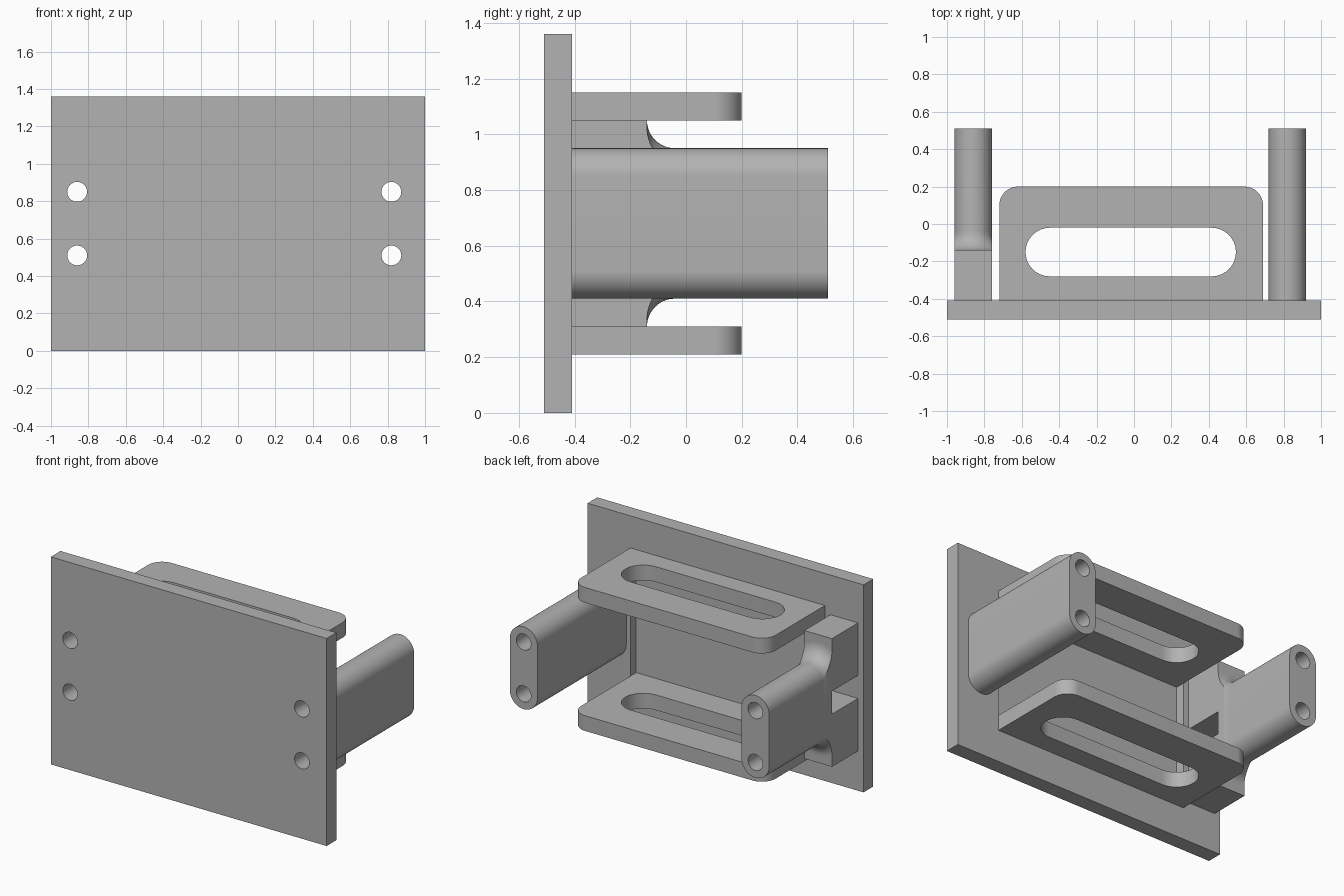
import bpy, bmesh
from math import sin, cos, asin, pi, sqrt, radians

cube = bpy.data.objects.get("Cube")
if cube:
    bpy.data.objects.remove(cube)

grey = bpy.data.materials.new("plain grey")
grey.use_nodes = True
grey.diffuse_color = (0.45, 0.45, 0.45, 1)
grey.node_tree.nodes["Principled BSDF"].inputs["Base Color"].default_value = (0.45, 0.45, 0.45, 1)


def loft(name, sections):
    """Skin a list of matching closed rings and cap both ends."""
    bm = bmesh.new()
    rings = [[bm.verts.new(p) for p in s] for s in sections]
    n = len(rings[0])
    for a, b in zip(rings, rings[1:]):
        for i in range(n):
            j = (i + 1) % n
            bm.faces.new((a[i], a[j], b[j], b[i]))
    bm.faces.new(rings[0])
    bm.faces.new(rings[-1])
    bmesh.ops.recalc_face_normals(bm, faces=bm.faces)
    mesh = bpy.data.meshes.new(name)
    bm.to_mesh(mesh)
    bm.free()
    mesh.materials.append(grey)
    obj = bpy.data.objects.new(name, mesh)
    bpy.context.collection.objects.link(obj)
    return obj


def box(name, x0, x1, y0, y1, z0, z1):
    ring = [(x0, y0), (x1, y0), (x1, y1), (x0, y1)]
    return loft(name, [[(x, y, z) for x, y in ring] for z in (z0, z1)])


def arc(cx, cy, r, start, end, steps=16):
    return [(cx + r * cos(start + (end - start) * i / steps),
             cy + r * sin(start + (end - start) * i / steps)) for i in range(steps + 1)]


def combine(obj, other, operation):
    """Apply a boolean and discard the tool object."""
    mod = obj.modifiers.new(operation, "BOOLEAN")
    mod.operation, mod.solver, mod.object = operation, "EXACT", other
    bpy.context.view_layer.objects.active = obj
    bpy.ops.object.modifier_apply(modifier=mod.name)
    bpy.data.objects.remove(other)


LOW, HIGH, HALF = 0.51, 0.85, 0.1      # bolt heights and post half width
BACK = -0.41                          # rear surface of the plate


def post_section(x, y, r):
    """Rounded slot outline of radius r, clipped to the post width."""
    a = asin(min(1, HALF / r))
    top = arc(x, HIGH, r, pi / 2 - a, pi / 2 + a, 24)
    bottom = arc(x, LOW, r, 3 * pi / 2 - a, 3 * pi / 2 + a, 24)
    return [(px, y, pz) for px, pz in top + bottom]


def drill(obj, x):
    for z in (LOW, HIGH):
        ring = arc(x, z, 0.053, 0, 2 * pi, 32)[:-1]
        combine(obj, loft("drill", [[(px, y, pz) for px, pz in ring] for y in (-0.7, 0.7)]),
                "DIFFERENCE")


# Mounting plate with a shallow pocket between the shelves
plate = box("plate", -1, 1, -0.51, BACK, 0, 1.36)
combine(plate, box("pocket", -0.72, 0.69, -0.47, -0.3, 0.31, 1.05), "DIFFERENCE")
for x in (-0.86, 0.82):
    drill(plate, x)

# Two slotted shelves with rounded rear corners
parts = [plate]
for name, z in (("lower_shelf", 0.21), ("upper_shelf", 1.05)):
    outline = ([(-0.72, BACK), (0.69, BACK)] + arc(0.59, 0.1, 0.1, 0, pi / 2)
               + arc(-0.62, 0.1, 0.1, pi / 2, pi))
    slot = arc(0.415, -0.15, 0.13, -pi / 2, pi / 2) + arc(-0.45, -0.15, 0.13, pi / 2, 3 * pi / 2)
    shelf = loft(name, [[(x, y, h) for x, y in outline] for h in (z, z + 0.1)])
    combine(shelf, loft("slot", [[(x, y, h) for x, y in slot] for h in (z - 0.1, z + 0.2)]),
            "DIFFERENCE")
    parts.append(shelf)

# Plain post
left_post = loft("left_post", [post_section(0.82, y, HALF) for y in (BACK, 0.51)])
drill(left_post, 0.82)

# Post flaring into a notched base block
flare = [post_section(-0.86, -0.3, 0.2)]
for i in range(17):
    t = pi / 2 * i / 16
    flare.append(post_section(-0.86, -0.04 - 0.1 * cos(t), 0.2 - 0.1 * sin(t)))
flare.append(post_section(-0.86, 0.51, HALF))
right_post = loft("right_post", flare)
combine(right_post, box("base_block", -0.96, -0.76, BACK, -0.14, 0.26, 1.1), "UNION")
combine(right_post, box("notch", -1.1, -0.6, -0.5, -0.14, 0.605, 0.755), "DIFFERENCE")
drill(right_post, -0.86)
parts += [left_post, right_post]

# Smooth the rounded surfaces, keep the edges crisp
bpy.ops.object.select_all(action="DESELECT")
for part in parts:
    part.select_set(True)
bpy.context.view_layer.objects.active = plate
bpy.ops.object.shade_smooth_by_angle(angle=radians(30))
